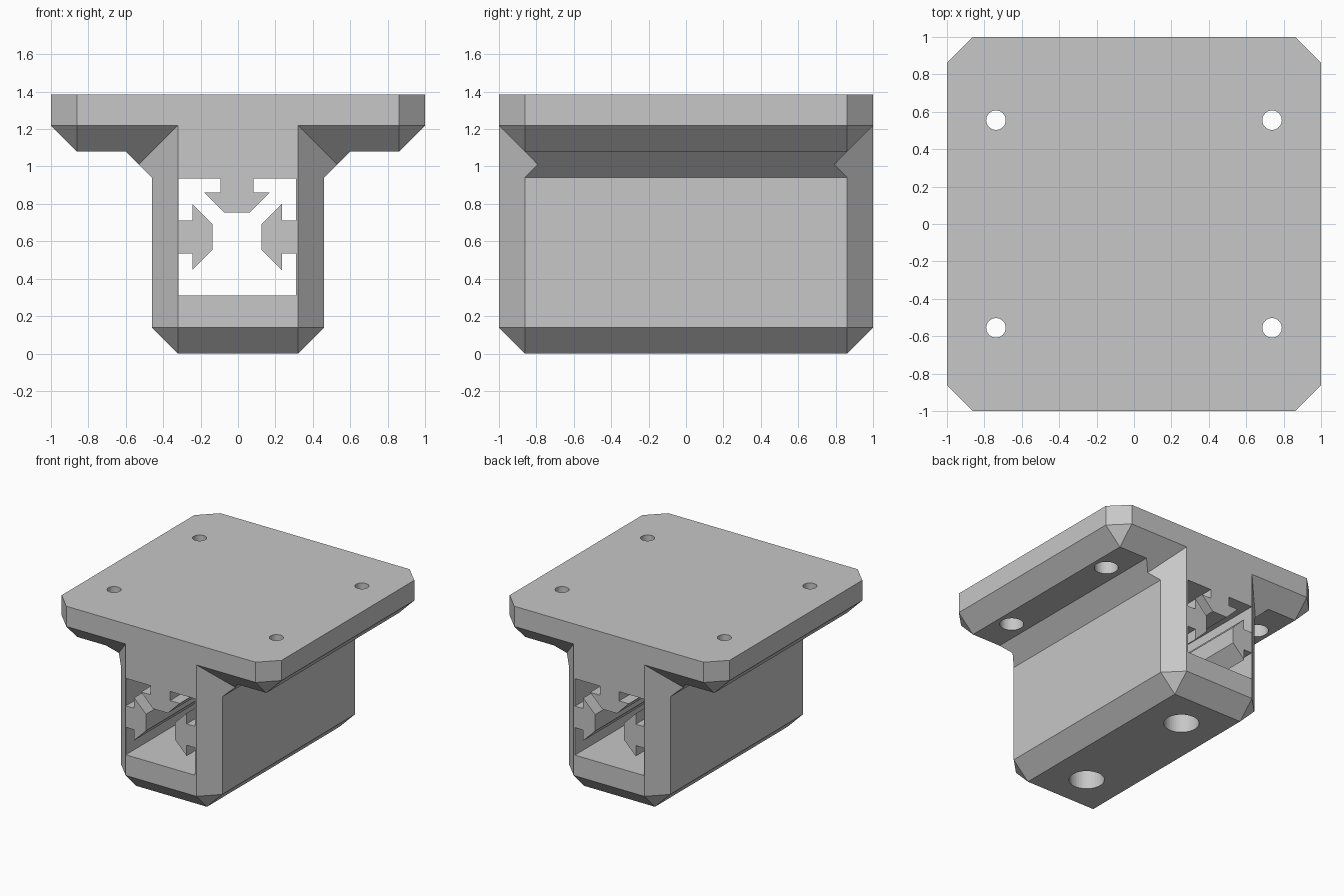
import bpy
import bmesh
from mathutils import Vector

cube = bpy.data.objects.get("Cube")
if cube:
    bpy.data.objects.remove(cube, do_unlink=True)

grey = bpy.data.materials.new("light_grey")
grey.use_nodes = True
grey.diffuse_color = (0.57, 0.57, 0.57, 1)
grey.node_tree.nodes["Principled BSDF"].inputs["Base Color"].default_value = grey.diffuse_color


def to_object(name, bm):
    bmesh.ops.recalc_face_normals(bm, faces=bm.faces[:])
    mesh = bpy.data.meshes.new(name)
    bm.to_mesh(mesh)
    bm.free()
    mesh.materials.append(grey)
    obj = bpy.data.objects.new(name, mesh)
    bpy.context.collection.objects.link(obj)
    return obj


def cut(target, cutter):
    """Subtract the cutter for good, then discard it."""
    mod = target.modifiers.new(cutter.name, 'BOOLEAN')
    mod.operation = 'DIFFERENCE'
    mod.solver = 'EXACT'
    mod.object = cutter
    bpy.context.view_layer.objects.active = target
    bpy.ops.object.modifier_apply(modifier=mod.name)
    bpy.data.objects.remove(cutter, do_unlink=True)


# Key dimensions: every edge carries the same chamfer
C = 0.139
top, rim = 1.385, 1.219             # plate top, lower end of its upright sides
under = rim - C                     # plate underside
neck = under - C                    # where the flare meets the stem
edge = 1 - C
stem = 0.46
foot, flare = stem - C, stem + C
notch = (stem + C / 2, 1 - 1.5 * C, under - C / 2)
throat = (foot, 1, rim)

# One quarter of the bracket, repeated by symmetry
quarter = [
    # plate: top, sides, corner
    [(0, 0, top), (1, 0, top), (1, edge, top), (edge, 1, top), (0, 1, top)],
    [(1, 0, top), (1, edge, top), (1, edge, rim), (1, 0, rim)],
    [(1, edge, top), (edge, 1, top), (edge, 1, rim), (1, edge, rim)],
    [(1, edge, rim), (edge, 1, rim), (edge, edge, under)],
    # plate: lower chamfers and underside
    [(1, 0, rim), (1, edge, rim), (edge, edge, under), (edge, 0, under)],
    [(edge, 0, under), (edge, edge, under), (flare, edge, under), (flare, 0, under)],
    [(edge, 1, rim), (edge, edge, under), (flare, edge, under), notch, throat],
    # end face shared by plate and stem
    [(0, 1, top), (edge, 1, top), (edge, 1, rim), throat, (foot, 1, C), (0, 1, C)],
    # flare, stem side, stem end chamfer
    [(flare, 0, under), (flare, edge, under), notch, (stem, edge, neck), (stem, 0, neck)],
    [(stem, 0, neck), (stem, edge, neck), (stem, edge, C), (stem, 0, C)],
    [throat, notch, (stem, edge, neck), (stem, edge, C), (foot, 1, C)],
    # stem: lower chamfers, corner, underside
    [(stem, 0, C), (stem, edge, C), (foot, edge, 0), (foot, 0, 0)],
    [(0, 1, C), (foot, 1, C), (foot, edge, 0), (0, edge, 0)],
    [(stem, edge, C), (foot, 1, C), (foot, edge, 0)],
    [(0, 0, 0), (foot, 0, 0), (foot, edge, 0), (0, edge, 0)],
]
bm = bmesh.new()
for sx in (-1, 1):
    for sy in (-1, 1):
        for face in quarter:
            bm.faces.new([bm.verts.new((sx * x, sy * y, z)) for x, y, z in face])
bmesh.ops.remove_doubles(bm, verts=bm.verts[:], dist=0.0005)
bmesh.ops.recalc_face_normals(bm, faces=bm.faces[:])
bmesh.ops.dissolve_limit(bm, angle_limit=0.01, verts=bm.verts[:], edges=bm.edges[:])
bracket = to_object("mounting_bracket", bm)


# Rail channel: a square opening with a tapered key on three walls
def channel_cutter():
    half = 0.314
    key = [(0, 0.088), (0.075, 0.088), (0.075, 0.176), (0.183, 0.068)]   # depth, half width
    outline = [(depth, -w) for depth, w in key] + key[::-1] + [(0, half)]
    middle = Vector((-0.005, -1.2, 0.623))
    points = [middle + Vector((-half, 0, -half)), middle + Vector((half, 0, -half))]
    for out, along in (((1, 0, 0), (0, 0, 1)), ((0, 0, 1), (-1, 0, 0)), ((-1, 0, 0), (0, 0, -1))):
        for depth, w in outline:
            points.append(middle + Vector(out) * (half - depth) + Vector(along) * w)
    points.pop()                    # last corner repeats the first
    bm = bmesh.new()
    face = bm.faces.new([bm.verts.new(p) for p in points])
    ext = bmesh.ops.extrude_face_region(bm, geom=[face])
    moved = [v for v in ext["geom"] if isinstance(v, bmesh.types.BMVert)]
    bmesh.ops.translate(bm, vec=(0, 2.4, 0), verts=moved)
    return to_object("channel_cutter", bm)


cut(bracket, channel_cutter())


# Screw holes: four in the plate, two in the stem floor, all counterbored from below
def bore_cutter(name, plate_bore, stem_bore):
    bm = bmesh.new()
    for y in (-0.555, 0.555):
        for x, (radius, low, high) in ((-0.738, plate_bore), (0.738, plate_bore), (0, stem_bore)):
            made = bmesh.ops.create_cone(bm, cap_ends=True, segments=48, radius1=radius,
                                         radius2=radius, depth=high - low)
            bmesh.ops.translate(bm, vec=(x, y, (low + high) / 2), verts=made["verts"])
    return to_object(name, bm)


cut(bracket, bore_cutter("counterbores", (0.09, 0.9, 1.28), (0.133, -0.1, 0.2)))
cut(bracket, bore_cutter("screw_holes", (0.052, 0.9, 1.5), (0.083, -0.1, 0.4)))
